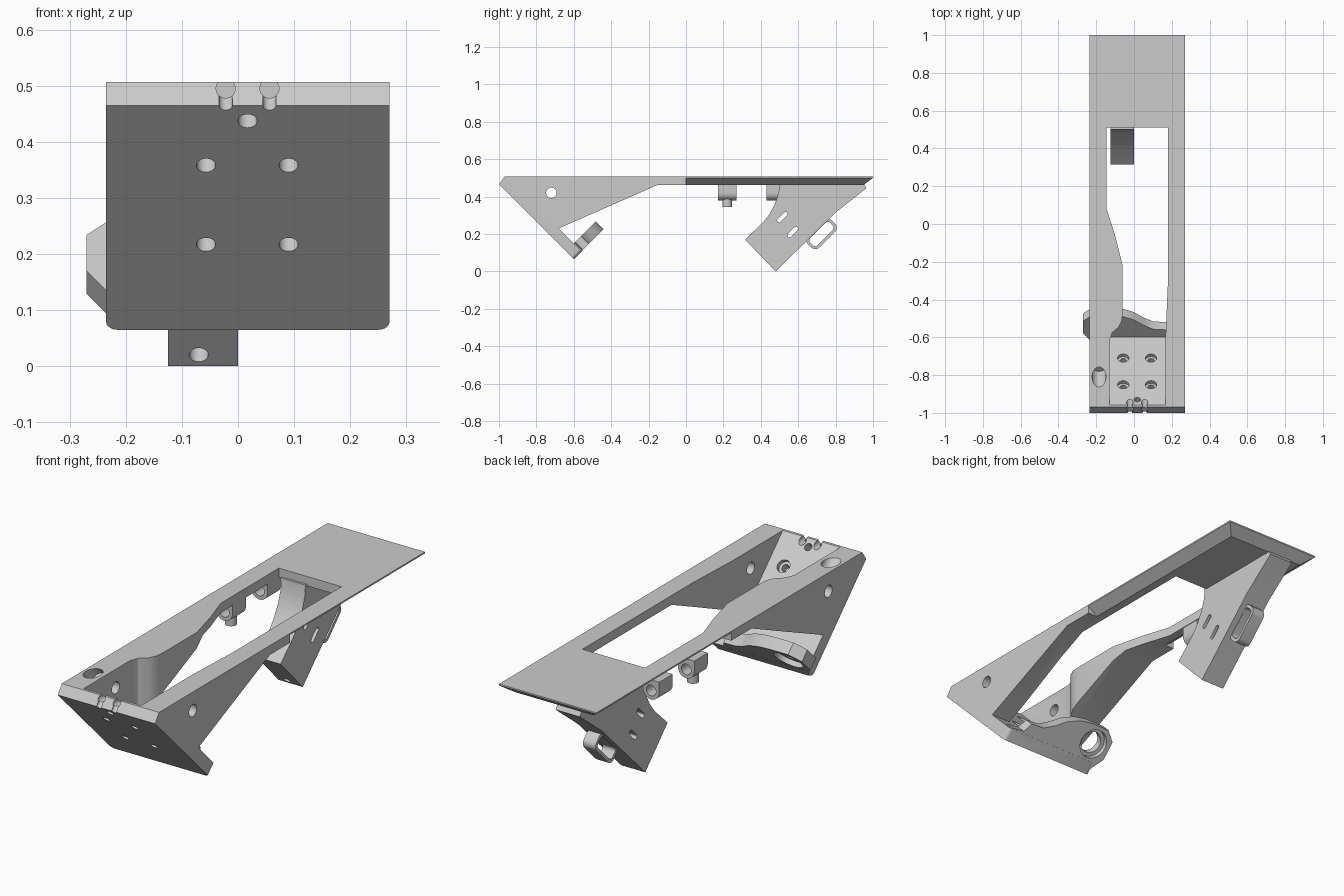
import bpy, bmesh, math
from mathutils import Vector, Matrix

if "Cube" in bpy.data.objects:
    bpy.data.objects.remove(bpy.data.objects["Cube"])

grey = bpy.data.materials.new("plain_grey")
grey.use_nodes = True
grey.diffuse_color = (0.6, 0.6, 0.6, 1)
grey.node_tree.nodes["Principled BSDF"].inputs["Base Color"].default_value = (0.6, 0.6, 0.6, 1)
parts = []


def finish(name, bm):
    bmesh.ops.recalc_face_normals(bm, faces=bm.faces)
    mesh = bpy.data.meshes.new(name)
    bm.to_mesh(mesh)
    bm.free()
    mesh.materials.append(grey)
    ob = bpy.data.objects.new(name, mesh)
    bpy.context.collection.objects.link(ob)
    return ob


def prism(name, profile, axis, lo, hi, matrix=None, tweak=None):
    """Extrude a 2D profile along an axis."""
    place = {"x": lambda a, b, t: (t, a, b),
             "y": lambda a, b, t: (a, t, b),
             "z": lambda a, b, t: (a, b, t)}[axis]
    bm = bmesh.new()
    rings = [[bm.verts.new(place(a, b, t)) for a, b in profile] for t in (lo, hi)]
    n = len(profile)
    bm.faces.new(rings[0])
    bm.faces.new(rings[1][::-1])
    for i in range(n):
        j = (i + 1) % n
        bm.faces.new((rings[0][i], rings[0][j], rings[1][j], rings[1][i]))
    if tweak:
        tweak(bm)
    if matrix:
        bm.transform(matrix)
    return finish(name, bm)


def rod(name, center, direction, radius, depth):
    bm = bmesh.new()
    turn = Vector(direction).to_track_quat("Z", "Y").to_matrix().to_4x4()
    bmesh.ops.create_cone(bm, cap_ends=True, segments=32, radius1=radius, radius2=radius,
                          depth=depth, matrix=Matrix.Translation(center) @ turn)
    return finish(name, bm)


def boolean(target, tool, mode="DIFFERENCE"):
    mod = target.modifiers.new("cut", "BOOLEAN")
    mod.object, mod.operation, mod.solver = tool, mode, "EXACT"
    bpy.context.view_layer.update()
    graph = bpy.context.evaluated_depsgraph_get()
    mesh = bpy.data.meshes.new_from_object(target.evaluated_get(graph))
    target.modifiers.clear()
    target.data = mesh
    bpy.data.objects.remove(tool)


def rounded(cy, cz, length, width, radius, angle=math.pi / 4):
    """Rounded rectangle turned by an angle."""
    pts = []
    for k, (sx, sy) in enumerate(((1, 1), (-1, 1), (-1, -1), (1, -1))):
        for s in range(6):
            a = (k + s / 5) * math.pi / 2
            u = sx * (length / 2 - radius) + radius * math.cos(a)
            v = sy * (width / 2 - radius) + radius * math.sin(a)
            pts.append((cy + u * math.cos(angle) - v * math.sin(angle),
                        cz + u * math.sin(angle) + v * math.cos(angle)))
    return pts


def round_bottom_corners(bm):
    low = [e for e in bm.edges if all(v.co.z < 0.12 for v in e.verts)
           and e.verts[0].co.x == e.verts[1].co.x]
    bmesh.ops.bevel(bm, geom=low, offset=0.02, segments=5, affect="EDGES", profile=0.5)


# Main body: top frame, side walls and sloping front plate
body = prism("main_body", [(-.97, .507), (1, .507), (1, .463), (-.15, .463), (-.68, .23),
                           (-.557, .107), (-.6, .065), (-1, .465)],
             "x", -.235, .27, tweak=round_bottom_corners)

# Long opening, stopping at the inside of the front plate
opening = prism("opening_cutter", [(-.145, .51), (.18, .51), (.18, -.3), (.168, -.58),
                (.168, -.99), (-.13, -.99), (-.13, -.62), (-.115, -.575), (-.08, -.545),
                (-.064, -.51), (-.06, -.47), (-.06, -.22), (-.1, -.06), (-.145, .08)],
                "z", -.1, .7)
boolean(opening, prism("slope_cutter", [(-1.25, .8), (.45, -.9), (2, -.9), (2, .8)],
                       "x", -1, 1), "INTERSECT")
boolean(body, opening)

# Undercut edges around the rear half of the frame
for edge, inward in ((-.235, 1), (.27, -1)):
    boolean(body, prism("edge_cutter", [(edge - inward * .02, .513), (edge, .5), (edge + inward * .05, .463),
                                        (edge + inward * .05, .44), (edge - inward * .02, .44)],
                        "y", 0, 1.1))
boolean(body, prism("edge_cutter", [(1.02, .515), (1, .5), (.95, .463), (.95, .44), (1.02, .44)],
                    "x", -.5, .5))

# Counterbored mounting holes, top notches and side holes
normal = (0, 1, 1)
for x in (-.057, .09):
    for z in (.217, .358):
        boolean(body, rod("hole_cutter", (x, -.535 - z, z), normal, .017, .3))
        boolean(body, rod("bore_cutter", (x, -.4925 - z, z + .0425), normal, .03, .04))
boolean(body, rod("hole_cutter", (.017, -.972, .437), normal, .017, .3))
for x in (-.022, .056):
    boolean(body, rod("notch_cutter", (x, -.97, .495), (0, 1, 0), .017, .1))
    boolean(body, rod("notch_cutter", (x, -1, .465), normal, .012, .1))
boolean(body, rod("side_hole_cutter", (0, -.72, .42), (1, 0, 0), .028, 1))
boolean(body, rod("cable_hole_cutter", (-.185, -.80, .497), (0, -1, 1), .037, .13))
parts.append(body)

# Lip square to the front plate, with a ring-shaped ear at one end
s = math.sqrt(.5)
lip_frame = Matrix(((1, 0, 0, 0), (0, s, -s, -.6), (0, s, s, .065), (0, 0, 0, 1)))
lip = prism("front_lip", [(.25, .001), (.25, .065), (.19, .07), (.17, .115), (.1, .12), (.05, .15),
                          (0, .19), (-.06, .215), (-.12, .225), (-.22, .225), (-.27, .18),
                          (-.27, .09), (-.235, .04), (-.215, .001)], "z", .001, .059, lip_frame)
ear = lip_frame @ Vector((-.18, .14, .03))
boolean(lip, rod("ear_hole_cutter", ear, (0, -1, 1), .05, .3))
boolean(lip, rod("ear_bore_cutter", lip_frame @ Vector((-.18, .14, 0)), (0, -1, 1), .068, .05))
parts.append(lip)

# Rear bracket with slots and a screw hole
bracket = prism("rear_bracket", [(.5, .47), (.495, .42), (.475, .36), (.445, .305), (.41, .26),
                                 (.315, .17), (.48, 0), (.8, .315), (.965, .445), (.95, .47)],
                "x", -.125, 0)
for y, z in ((.515, .29), (.57, .21)):
    boolean(bracket, prism("slot_cutter", rounded(y, z, .07, .022, .01), "x", -.3, .3))
boolean(bracket, rod("screw_cutter", (-.07, .46, .02), normal, .017, .25))
parts.append(bracket)

# Strap loop on the back of the bracket
loop = prism("strap_loop", rounded(.725, .2, .18, .085, .03), "x", -.095, -.03)
boolean(loop, prism("loop_cutter", rounded(.725, .2, .15, .055, .018), "x", -.3, .3))
parts.append(loop)

# Cable clips under the frame edge
arc = [(-.19 + .042 * math.cos(a), .42 + .042 * math.sin(a))
       for a in (math.pi * (1 + i / 16) for i in range(17))]
for name, y in (("front_clip", .22), ("rear_clip", .48)):
    clip = prism(name, [(-.148, .47), (-.232, .47)] + arc, "y", y - .05, y + .05)
    boolean(clip, rod("clip_cutter", (-.19, y, .42), (0, 1, 0), .025, .3))
    parts.append(clip)
parts.append(rod("clip_boss", (-.19, .22, .37), (0, 0, 1), .026, .05))

# Smooth the curved walls and keep the sharp edges
bpy.ops.object.select_all(action="DESELECT")
for ob in parts:
    ob.select_set(True)
bpy.context.view_layer.objects.active = parts[0]
bpy.ops.object.shade_smooth_by_angle(angle=math.radians(30))
